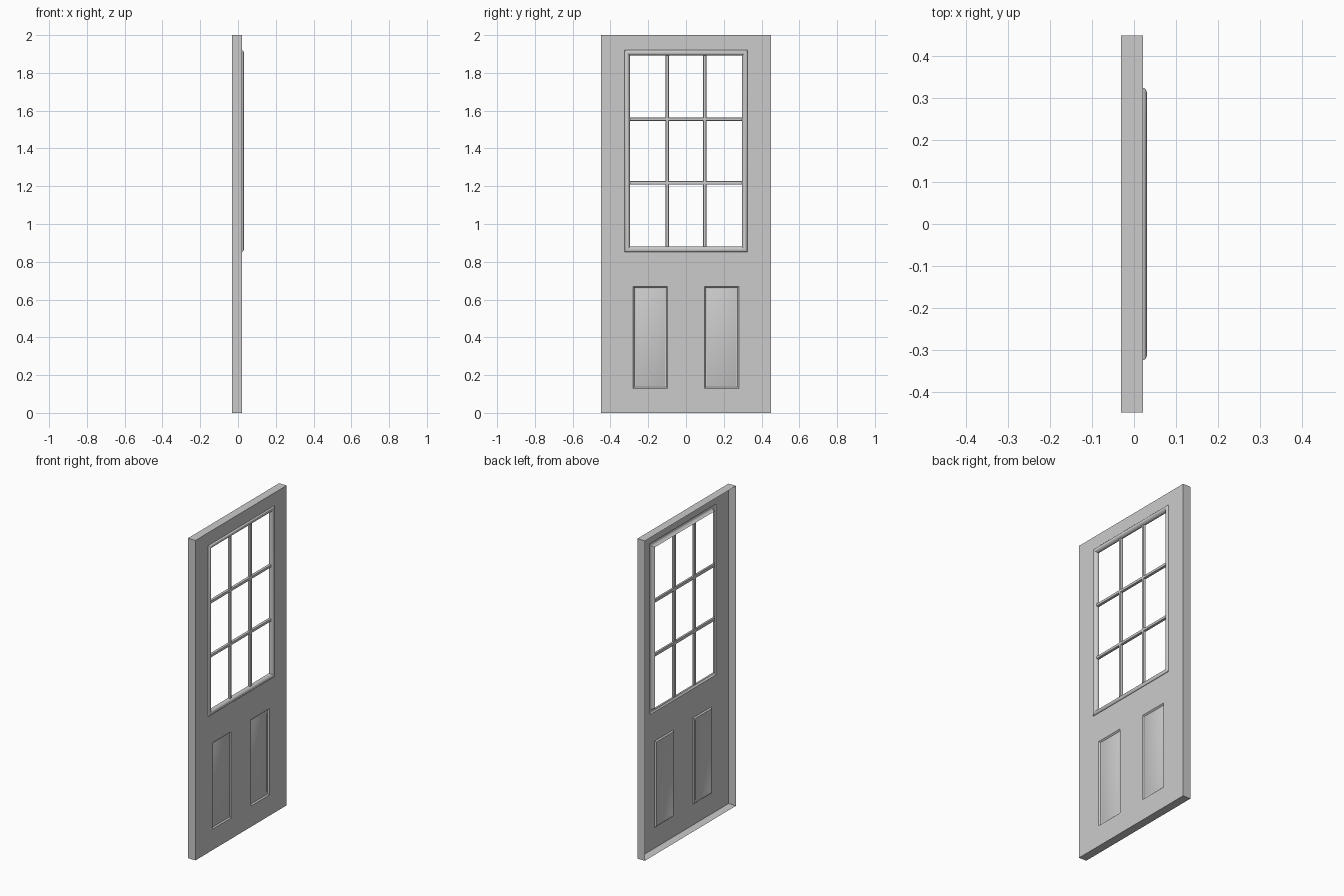
import bpy, bmesh, math

if "Cube" in bpy.data.objects:
    bpy.data.objects.remove(bpy.data.objects["Cube"])

FRONT, BACK = 0.021, -0.031
WINDOW = (-0.297, 0.297, 0.88, 1.892)        # y0, y1, z0, z1 of the opening
FRAME_W = 0.028
PANELS = [(-0.28, -0.097, 0.13, 0.67), (0.097, 0.28, 0.13, 0.67)]


def finish(name, bm, smooth=None):
    mesh = bpy.data.meshes.new(name)
    bm.to_mesh(mesh)
    bm.free()
    obj = bpy.data.objects.new(name, mesh)
    bpy.context.collection.objects.link(obj)
    if smooth:
        bpy.ops.object.select_all(action='DESELECT')
        obj.select_set(True)
        bpy.context.view_layer.objects.active = obj
        bpy.ops.object.shade_smooth_by_angle(angle=math.radians(smooth))
    return obj


def rings(bm, rect, profile, cap=False):
    """Mitred rectangular sweep; profile is (inset, x) from the outside inwards."""
    y0, y1, z0, z1 = rect
    loops = []
    for i, x in profile:
        pts = [(y0 + i, z0 + i), (y1 - i, z0 + i), (y1 - i, z1 - i), (y0 + i, z1 - i)]
        loops.append([bm.verts.new((x, y, z)) for y, z in pts])
    for a, b in zip(loops, loops[1:]):
        for k in range(4):
            n = (k + 1) % 4
            bm.faces.new((a[k], a[n], b[n], b[k]))
    if cap:
        bm.faces.new(loops[-1])


# Door skin: front sheet with window and panel holes, plus edge walls (open back)
frame_rect = (WINDOW[0] - FRAME_W, WINDOW[1] + FRAME_W, WINDOW[2] - FRAME_W, WINDOW[3] + FRAME_W)
holes = [frame_rect] + PANELS
ys = sorted({-0.45, 0.45} | {v for h in holes for v in h[:2]})
zs = sorted({0.0, 2.0} | {v for h in holes for v in h[2:]})
bm = bmesh.new()
grid = [[bm.verts.new((FRONT, y, z)) for z in zs] for y in ys]
for i in range(len(ys) - 1):
    for j in range(len(zs) - 1):
        cy, cz = (ys[i] + ys[i + 1]) / 2, (zs[j] + zs[j + 1]) / 2
        if not any(h[0] < cy < h[1] and h[2] < cz < h[3] for h in holes):
            bm.faces.new((grid[i][j], grid[i + 1][j], grid[i + 1][j + 1], grid[i][j + 1]))
rings(bm, (-0.45, 0.45, 0, 2), [(0, BACK), (0, FRONT)])
bmesh.ops.remove_doubles(bm, verts=[v for v in bm.verts if not v.link_faces] or [], dist=1e-6)
bmesh.ops.delete(bm, geom=[v for v in bm.verts if not v.link_faces], context='VERTS')
bmesh.ops.dissolve_limit(bm, angle_limit=0.01, verts=bm.verts, edges=bm.edges)
finish("door_skin", bm)

# Lower panels: groove around a raised field
for name, rect in zip(("left_panel", "right_panel"), PANELS):
    bm = bmesh.new()
    rings(bm, rect, [(0, FRONT), (0.003, 0.018), (0.007, 0.013), (0.012, 0.012),
                     (0.015, 0.013), (0.028, 0.019)], cap=True)
    finish(name, bm, 35)

# Window frame: rounded moulding with a short return into the opening
bm = bmesh.new()
rings(bm, frame_rect, [(0, FRONT), (0.001, 0.025), (0.005, 0.029), (0.011, 0.031),
                       (0.017, 0.030), (0.022, 0.026), (0.026, 0.021), (FRAME_W, 0.018),
                       (FRAME_W, 0.006)])
finish("window_frame", bm, 40)


# Glazing bars
def bar(name, cy, cz, sy, sz):
    bm = bmesh.new()
    bmesh.ops.create_cube(bm, size=1)
    bmesh.ops.scale(bm, vec=(0.016, sy, sz), verts=bm.verts)
    bmesh.ops.translate(bm, vec=(0.014, cy, cz), verts=bm.verts)
    axis = 1 if sy > sz else 2
    edges = [e for e in bm.edges if abs(e.verts[0].co[axis] - e.verts[1].co[axis]) > 0.1
             and e.verts[0].co.x > 0.014]
    bmesh.ops.bevel(bm, geom=edges, offset=0.005, segments=2, profile=0.5, affect='EDGES')
    finish(name, bm, 40)


w, h = WINDOW[1] - WINDOW[0], WINDOW[3] - WINDOW[2]
for k in (1, 2):
    bar(f"vertical_bar_{k}", WINDOW[0] + w * k / 3, WINDOW[2] + h / 2, 0.018, h)
    bar(f"horizontal_bar_{k}", 0, WINDOW[2] + h * k / 3, w, 0.018)
